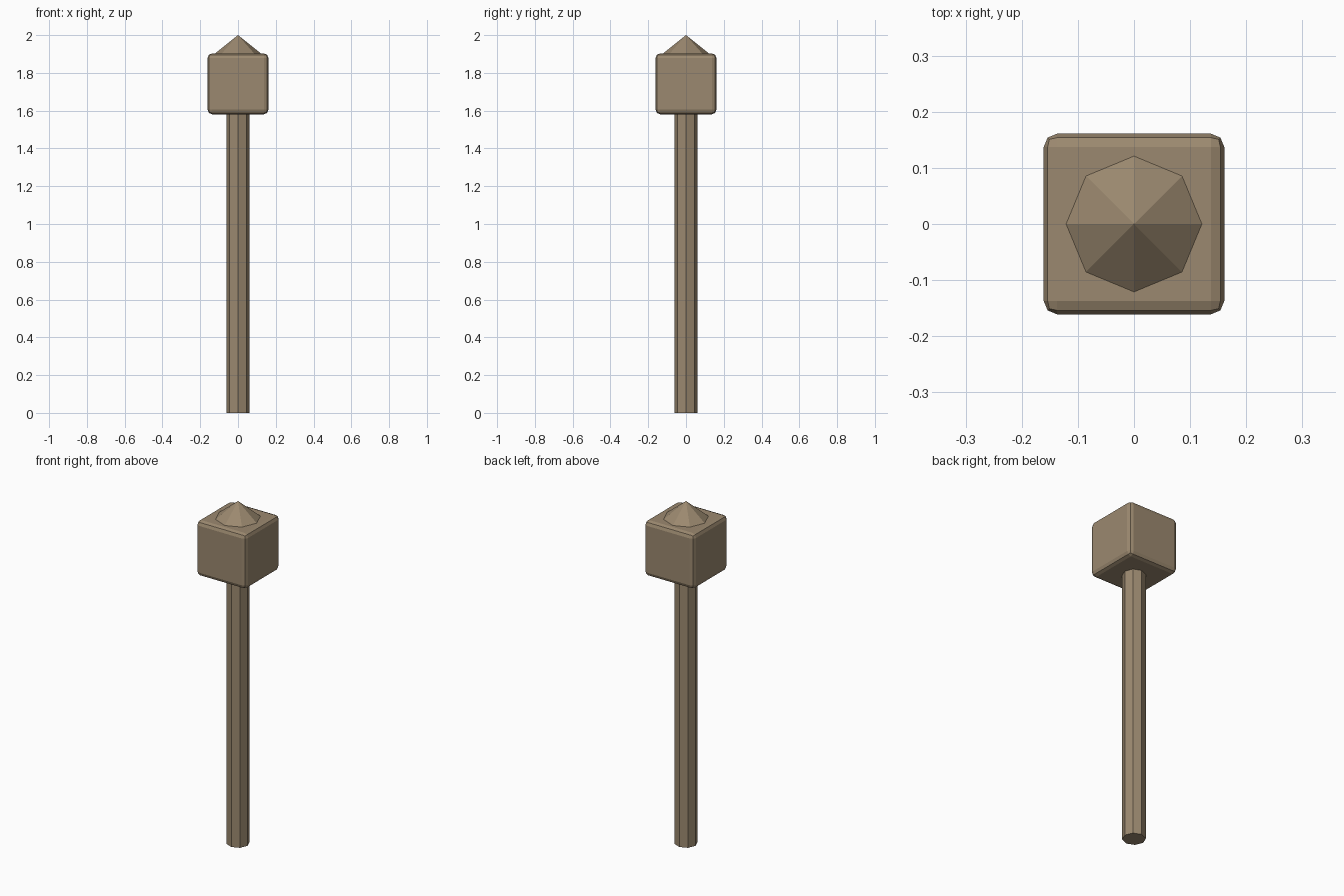
import bpy

if "Cube" in bpy.data.objects:
    bpy.data.objects.remove(bpy.data.objects["Cube"])

wood = bpy.data.materials.new("wood")
wood.diffuse_color = (0.33, 0.25, 0.16, 1)
wood.use_nodes = True
wood.node_tree.nodes["Principled BSDF"].inputs["Base Color"].default_value = wood.diffuse_color


def finish(name):
    ob = bpy.context.object
    ob.name = name
    ob.data.materials.append(wood)
    return ob


# Octagonal shaft, running just into the head
shaft_top = 1.60
bpy.ops.mesh.primitive_cylinder_add(vertices=8, radius=0.062, depth=shaft_top,
                                    location=(0, 0, shaft_top / 2))
finish("shaft")

# Cubic head with softened edges
head_size, head_mid = 0.322, 1.742
bpy.ops.mesh.primitive_cube_add(size=head_size, location=(0, 0, head_mid))
head = finish("head")
bevel = head.modifiers.new("edge_bevel", "BEVEL")
bevel.width = 0.024
bevel.segments = 2

# Eight-sided point sitting on the head
tip_base = head_mid + head_size / 2
tip_height = 2.0 - tip_base
bpy.ops.mesh.primitive_cone_add(vertices=8, radius1=0.121, radius2=0, depth=tip_height,
                                location=(0, 0, tip_base + tip_height / 2))
finish("tip")
